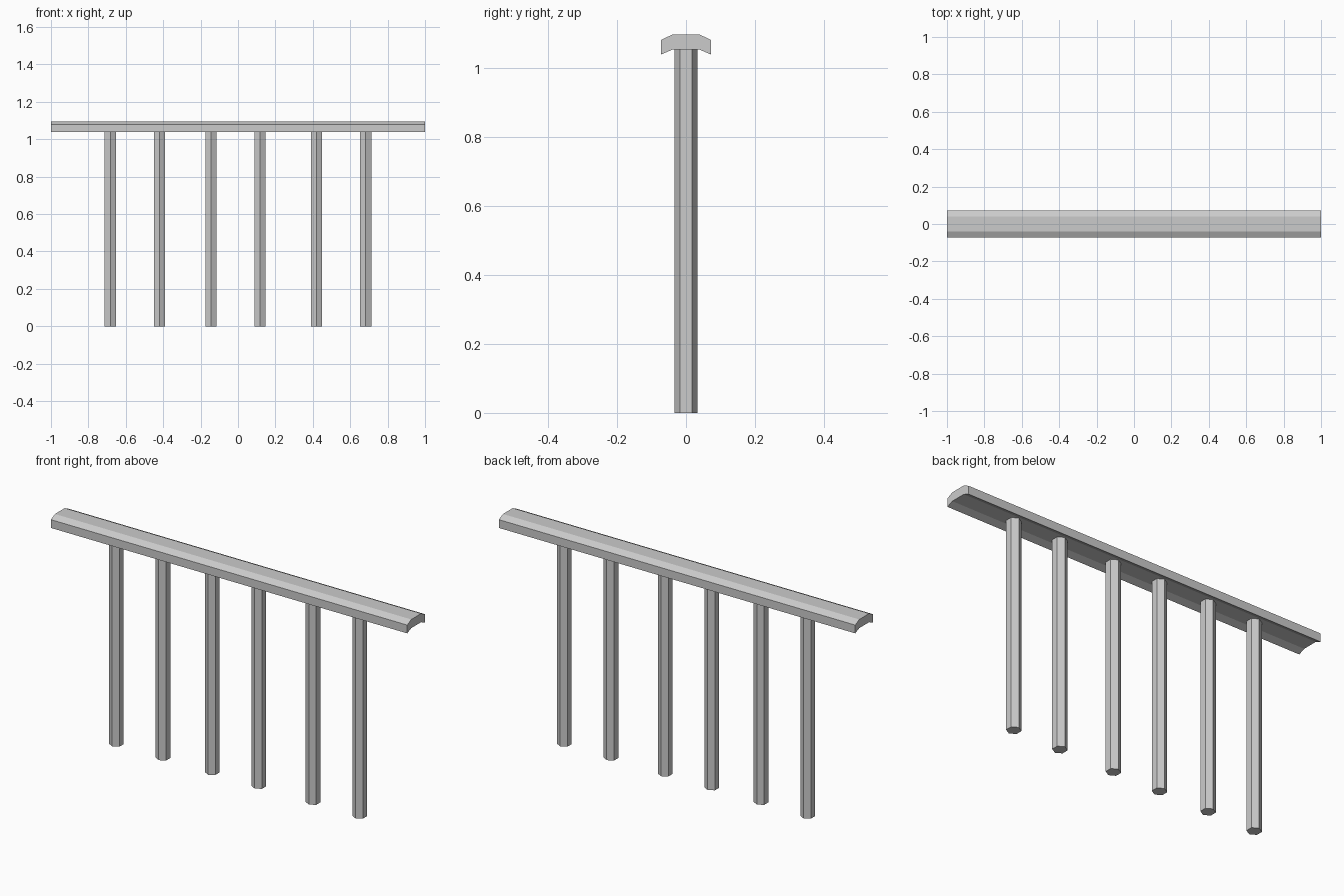
import bpy, bmesh, math

if "Cube" in bpy.data.objects:
    bpy.data.objects.remove(bpy.data.objects["Cube"])


def extrude_profile(name, points, direction):
    """Closed prism: extrude a planar outline along a vector."""
    bm = bmesh.new()
    face = bm.faces.new([bm.verts.new(p) for p in points])
    ext = bmesh.ops.extrude_face_region(bm, geom=[face], use_keep_orig=True)
    moved = [v for v in ext["geom"] if isinstance(v, bmesh.types.BMVert)]
    bmesh.ops.translate(bm, verts=moved, vec=direction)
    bmesh.ops.recalc_face_normals(bm, faces=bm.faces)
    mesh = bpy.data.meshes.new(name)
    bm.to_mesh(mesh)
    bm.free()
    obj = bpy.data.objects.new(name, mesh)
    bpy.context.collection.objects.link(obj)
    return obj


# Handrail: chamfered top with a hollowed underside, swept along x
half = [(0.039, 1.096), (0.072, 1.08), (0.072, 1.038), (0.039, 1.052)]
profile = half + [(-y, z) for y, z in reversed(half)]
extrude_profile("handrail", [(-1, y, z) for y, z in profile], (2, 0, 0))

# Balusters: hexagonal posts, slightly uneven spacing, a corner facing the front
RADIUS = 0.034
for i, x in enumerate((-0.683, -0.421, -0.145, 0.117, 0.421, 0.683)):
    ring = [(x + RADIUS * math.sin(a), RADIUS * math.cos(a), 0)
            for a in (math.radians(60 * k) for k in range(6))]
    extrude_profile(f"baluster_{i + 1}", ring, (0, 0, 1.052))
